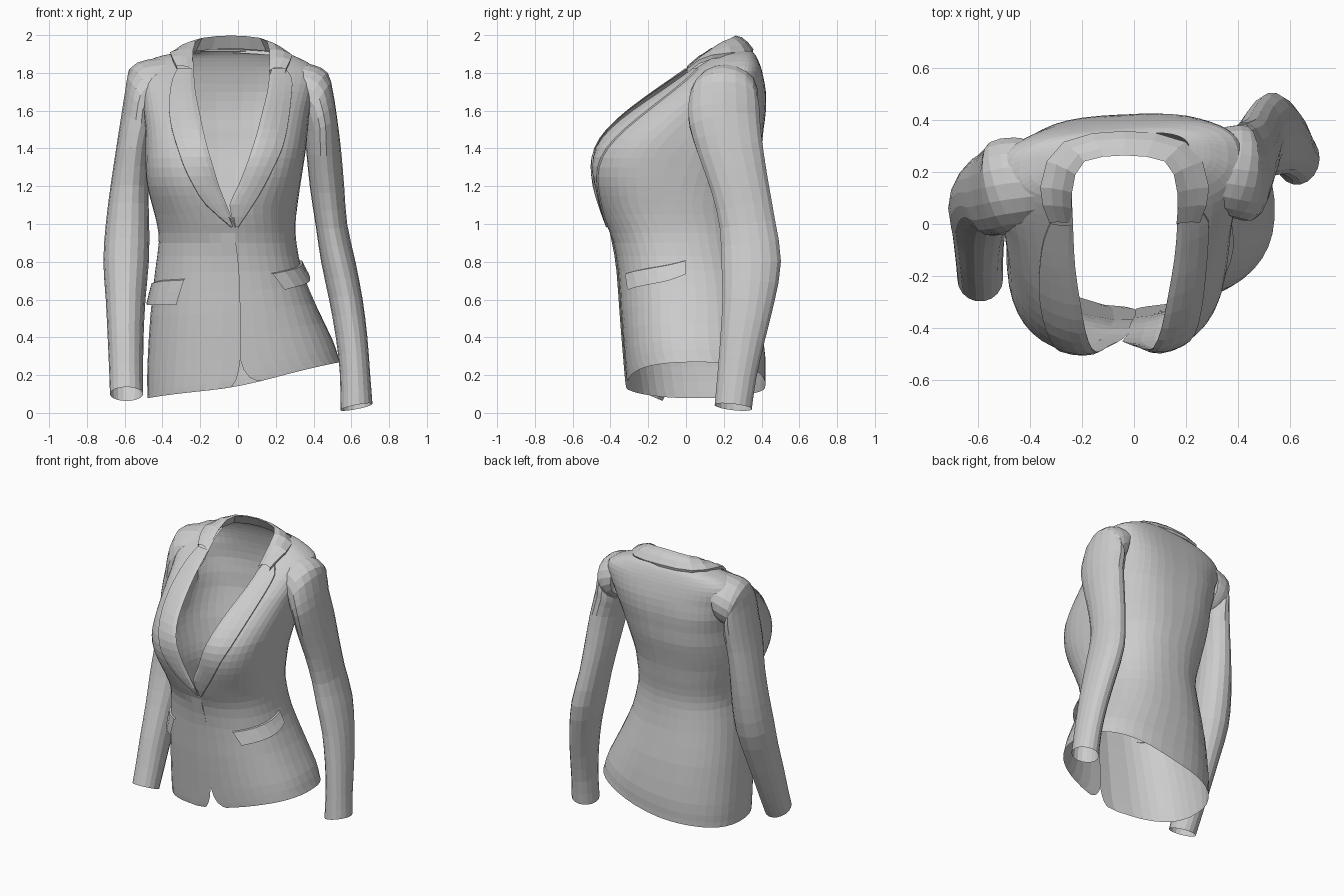
import bpy, bmesh
from math import sin, cos, asin, pi, exp, copysign
from mathutils import Vector
from mathutils.bvhtree import BVHTree


def spow(v, e):
    return copysign(abs(v) ** e, v)


def clamp(v):
    return max(0, min(1, v))


def refine(rows):
    """Insert a smooth in-between row after every row of numbers."""
    out = []
    for i in range(len(rows) - 1):
        p, q = rows[i], rows[i + 1]
        o, r = rows[max(i - 1, 0)], rows[min(i + 2, len(rows) - 1)]
        out += [p, tuple((9 * (b + c) - a - d) / 16 for a, b, c, d in zip(o, p, q, r))]
    return out + [rows[-1]]


def grid(name, rows, wrap=False):
    """Skin a list of equally long point rows; returns the mesh's BVH tree."""
    bm = bmesh.new()
    vr = [[bm.verts.new(p) for p in r] for r in rows]
    n = len(rows[0])
    for a, b in zip(vr, vr[1:]):
        for i in range(n if wrap else n - 1):
            j = (i + 1) % n
            bm.faces.new((a[i], a[j], b[j], b[i]))
    bm.normal_update()
    tree = BVHTree.FromBMesh(bm)
    me = bpy.data.meshes.new(name)
    bm.to_mesh(me)
    bm.free()
    ob = bpy.data.objects.new(name, me)
    bpy.context.collection.objects.link(ob)
    return tree


# Jacket body: z, left x, right x, front y, back y, opening left x, opening right x
LEVELS = [
    (.175, -.48, .54, -.31, .42, -.04, .12),
    (.21, -.48, .53, -.315, .42, -.01, .06),
    (.32, -.48, .50, -.325, .42, .014, .008),
    (.55, -.465, .41, -.345, .39, .013, .006),
    (.75, -.44, .34, -.36, .35, .006, 0),
    (.90, -.42, .31, -.385, .33, -.011, -.015),
    (1.0, -.43, .305, -.425, .33, -.023, -.022),
    (1.1, -.455, .315, -.465, .345, -.06, -.045),
    (1.2, -.48, .33, -.495, .36, -.10, 0),
    (1.3, -.49, .345, -.505, .38, -.13, .04),
    (1.4, -.49, .36, -.485, .40, -.16, .075),
    (1.5, -.49, .37, -.42, .41, -.185, .105),
    (1.6, -.50, .38, -.31, .42, -.205, .13),
    (1.7, -.51, .40, -.17, .415, -.225, .155),
    (1.78, -.53, .42, -.05, .40, -.232, .165),
    (1.835, -.51, .40, .03, .385, -.235, .167),
    (1.88, -.44, .32, .095, .367, -.238, .168),
    (1.90, -.36, .27, .13, .355, -.238, .168),
    (1.915, -.285, .215, .15, .343, -.238, .168),
]
COLS = 44


def body_ring(z, xl, xr, yf, yb, el, er):
    n = 2.35 + .5 * exp(-((z - 1.3) / .2) ** 2)       # full bust
    nb = 2.35 + .6 * clamp((z - 1.2) / .4)            # flatter upper back
    cx, a, cy, b = (xl + xr) / 2, (xr - xl) / 2, (yf + yb) / 2, (yb - yf) / 2
    start = asin(spow((er - cx) / a, n / 2))
    end = 2 * pi + asin(spow((el - cx) / a, n / 2))
    dip = .04 * exp(-((z - 1.25) / .15) ** 2)         # hollow between the bust
    low = clamp((.8 - z) / .6)                        # slanted hem
    shear = .08 * clamp((z - 1.4) / .3)               # right shoulder set back
    ring = []
    for i in range(COLS + 1):
        t = start + (end - start) * i / COLS
        e = n if cos(t) > 0 else nb
        x = cx + a * spow(sin(t), 2 / e)
        y = cy - b * spow(cos(t), 2 / e)
        if cos(t) > 0:
            y += dip * exp(-((x + .04) / .1) ** 2)
        if i > COLS - 2 and z < .95:                  # left panel laps over the right
            y -= .008
        sag = low * (.186 * (x - .03) - .028 * exp(-(x / .3) ** 2))
        ring.append((x, y + shear * (x + .05), z + sag))
    return ring


body = grid("jacket_body", [body_ring(*l) for l in refine(LEVELS)])


def snap(p, off):
    """Nearest point on the body, pushed outward by off."""
    co, no, _, _ = body.find_nearest(Vector(p))
    if no.dot(co - Vector((-.04, .06, min(co.z, 1.4)))) < 0:
        no = -no
    return co + no * off


def on_front(x, z, off):
    """Point of the body's front at x, z, lifted by off."""
    hit = body.ray_cast(Vector((x, -2, z)), Vector((0, 1, 0)))[0]
    if hit is None or hit.y > .15:
        hit = snap((x, -.5 if z < 1.5 else -.5 + (z - 1.4) * 1.3, z), 0)
    return hit + Vector((0, -off, off * .4))


# Lapels: z, left inner x, left outer x, right inner x, right outer x
LAPEL = [
    (.98, -.022, -.035, -.018, .0), (1.1, -.06, -.17, -.045, .08),
    (1.2, -.10, -.235, 0, .14), (1.3, -.13, -.285, .04, .19),
    (1.4, -.16, -.32, .075, .235), (1.5, -.185, -.35, .105, .26),
    (1.6, -.205, -.365, .13, .275), (1.7, -.225, -.36, .155, .285),
    (1.77, -.231, -.345, .163, .285), (1.82, -.234, -.32, .166, .25),
]
for side, k in (("left", 1), ("right", 3)):
    rows = []
    for l in refine(LAPEL):
        xi, xo = l[k], l[k + 1]
        xi += copysign(.003, xo - xi)
        rows.append([on_front(xi + (xo - xi) * f, l[0], o)
                     for f, o in ((0, .002), (.15, .009), (.4, .01), (.7, .01), (1, .009), (1, .001))])
    grid(side + "_lapel", rows)

# Collar: inner and outer edge from left notch to centre back, mirrored about x = -.036
INNER = [(-.235, 0, 1.81), (-.24, .06, 1.87), (-.238, .12, 1.92), (-.225, .19, 1.965), (-.19, .24, 1.985), (-.12, .258, 1.994), (-.036, .263, 1.998)]
OUTER = [(-.325, .005, 1.835), (-.35, .07, 1.885), (-.36, .14, 1.91), (-.335, .24, 1.922), (-.27, .315, 1.925), (-.16, .348, 1.925), (-.036, .357, 1.925)]


def both_sides(pts):
    return pts + [(-.072 - x, y, z) for x, y, z in reversed(pts[:-1])]


collar = []
for p, q in zip(both_sides(INNER), both_sides(OUTER)):
    a, b = Vector(p), Vector(q)
    if b.x > 0:                                       # right shoulder sits lower
        b.z -= .015 * clamp(b.x / .2)
    stand = a.lerp(b, .4)
    stand.z = a.z - .07
    lift = Vector((0, .004, .012))
    row = [stand, a, a.lerp(b, .3) + lift, a.lerp(b, .65) + lift, b, b.lerp(a, .05) - Vector((0, 0, .022))]
    for v in row:
        v.z = min(v.z, 2)
    collar.append(row)
grid("collar", collar)


# Sleeves: inner x, inner z, outer x, outer z, centre y, half depth
def sleeve(name, path, sides=18):
    path = refine(path)
    c = [Vector(((p[0] + p[2]) / 2, p[4], (p[1] + p[3]) / 2)) for p in path]
    rings = []
    for i, p in enumerate(path):
        t = c[min(i + 1, len(c) - 1)] - c[max(i - 1, 0)]
        u = Vector((p[2] - p[0], 0, p[3] - p[1])) / 2
        v = u.cross(t).normalized() * p[5]
        rings.append([c[i] + u * cos(2 * pi * s / sides) + v * sin(2 * pi * s / sides)
                      for s in range(sides)])
    grid(name, rings, wrap=True)


sleeve("right_sleeve", [
    (.33, 1.56, .30, 1.855, .22, .155), (.335, 1.55, .40, 1.842, .21, .175),
    (.34, 1.54, .475, 1.80, .2, .18), (.345, 1.53, .503, 1.70, .2, .19),
    (.35, 1.50, .522, 1.58, .205, .19), (.36, 1.4, .545, 1.4, .235, .175),
    (.38, 1.2, .562, 1.2, .285, .155), (.41, 1.0, .578, 1.0, .325, .15),
    (.44, .8, .622, .8, .345, .16), (.482, .6, .66, .6, .33, .14),
    (.518, .4, .685, .4, .30, .12), (.54, .2, .70, .2, .27, .105),
    (.542, .014, .712, .048, .25, .1)])
sleeve("left_sleeve", [
    (-.44, 1.56, -.38, 1.885, .165, .17), (-.45, 1.55, -.49, 1.868, .155, .18),
    (-.455, 1.54, -.57, 1.825, .14, .175), (-.455, 1.53, -.598, 1.70, .135, .18),
    (-.45, 1.48, -.617, 1.58, .13, .175), (-.465, 1.4, -.645, 1.4, .12, .165),
    (-.475, 1.2, -.675, 1.2, .12, .145), (-.47, 1.0, -.70, 1.0, .1, .14),
    (-.472, .8, -.713, .8, .06, .14), (-.49, .6, -.70, .6, -.01, .13),
    (-.50, .4, -.69, .4, -.09, .12), (-.502, .22, -.682, .22, -.16, .105),
    (-.502, .1, -.678, .1, -.21, .095)])


# Pocket flaps: corners top front, top back, bottom front, bottom back
def flap(name, tf, tb, bf, bb, n=6):
    rows = []
    for f, off in ((0, 0), (.05, .012), (.5, .02), (1, .028)):
        row = []
        for i in range(n + 1):
            top = Vector(tf).lerp(Vector(tb), i / n)
            low = Vector(bf).lerp(Vector(bb), i / n)
            top.x *= 1 + .25 * sin(pi * i / n)
            low.x *= 1 + .25 * sin(pi * i / n)
            row.append(snap(top.lerp(low, f), off))
        rows.append(row)
    grid(name, rows)


flap("right_pocket_flap", (.18, -.32, .74), (.335, 0, .81), (.24, -.3, .65), (.375, 0, .735))
flap("left_pocket_flap", (-.285, -.32, .71), (-.44, 0, .69), (-.33, -.31, .57), (-.475, 0, .575))
